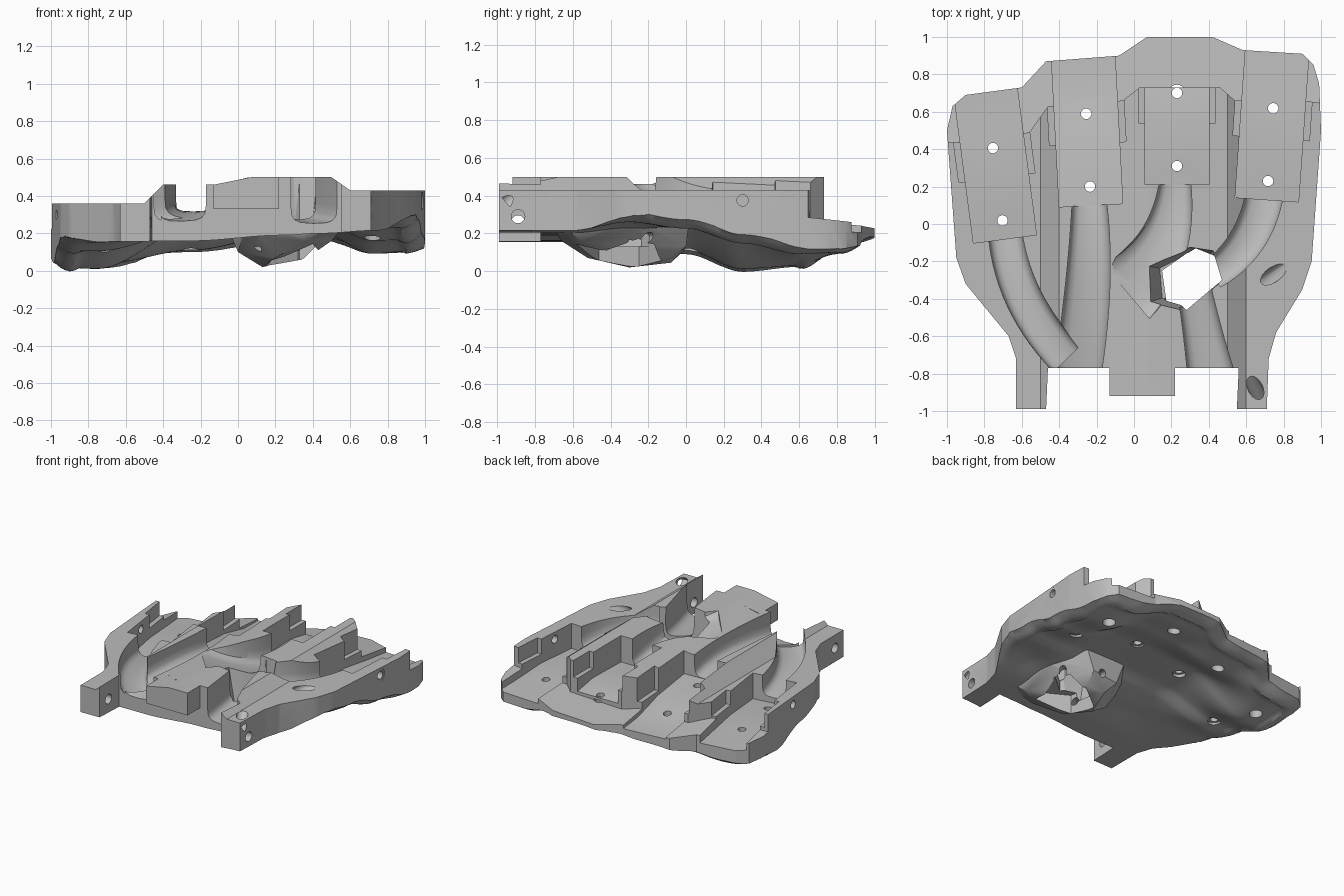
import bpy, bmesh, math
from mathutils import Vector, Matrix

cube = bpy.data.objects.get("Cube")
if cube:
    bpy.data.objects.remove(cube, do_unlink=True)

# One plain grey for the whole casting
grey = bpy.data.materials.new("plain_grey")
grey.use_nodes = True
COLOUR = (.5, .5, .5, 1)
grey.diffuse_color = COLOUR
for node in grey.node_tree.nodes:
    if node.type == 'BSDF_PRINCIPLED':
        node.inputs["Base Color"].default_value = COLOUR


def finish_mesh(name, bm):
    bmesh.ops.recalc_face_normals(bm, faces=bm.faces)
    mesh = bpy.data.meshes.new(name)
    bm.to_mesh(mesh)
    bm.free()
    mesh.materials.append(grey)
    obj = bpy.data.objects.new(name, mesh)
    bpy.context.scene.collection.objects.link(obj)
    return obj


def loft(name, rings):
    """Closed solid through a row of equal rings."""
    bm = bmesh.new()
    rows = [[bm.verts.new(p) for p in ring] for ring in rings]
    for low, high in zip(rows, rows[1:]):
        for i in range(len(low)):
            j = (i + 1) % len(low)
            bm.faces.new((low[i], low[j], high[j], high[i]))
    bm.faces.new(rows[0][::-1])
    bm.faces.new(rows[-1])
    return finish_mesh(name, bm)


def hull(name, points):
    bm = bmesh.new()
    bmesh.ops.convex_hull(bm, input=[bm.verts.new(p) for p in points])
    loose = [v for v in bm.verts if not v.link_faces]
    bmesh.ops.delete(bm, geom=loose, context='VERTS')
    return finish_mesh(name, bm)


def prism(name, outline, low, high):
    return loft(name, [[(x, y, z) for x, y in outline] for z in (low, high)])


def combine(target, tool, operation='DIFFERENCE'):
    """Apply a boolean and drop the tool."""
    tool.hide_render = True
    for solver in ('MANIFOLD', 'EXACT'):
        mod = target.modifiers.new("combine", 'BOOLEAN')
        mod.object = tool
        mod.operation = operation
        mod.solver = solver
        bpy.context.view_layer.update()
        graph = bpy.context.evaluated_depsgraph_get()
        mesh = bpy.data.meshes.new_from_object(target.evaluated_get(graph))
        target.modifiers.clear()
        if len(mesh.polygons) > 0:
            target.data = mesh
            break
    bpy.data.objects.remove(tool, do_unlink=True)


def drill(target, start, direction, radius, depth, sides=20):
    turn = Vector(direction).to_track_quat('Z', 'Y')
    rings = []
    for d in (0, depth):
        rings.append([Vector(start) + turn @ Vector((
            radius * math.cos(math.tau * i / sides),
            radius * math.sin(math.tau * i / sides), d)) for i in range(sides)])
    combine(target, loft("drill", rings))


def channel(target, a, b, c, steps=14):
    """Round-bottomed groove on a curved path; each point is x, y, half width, floor."""
    a, b, c = Vector(a), Vector(b), Vector(c)
    rings = []
    for i in range(steps + 1):
        t = i / steps
        x, y, w, floor = a * (1 - t) ** 2 + b * (2 * t * (1 - t)) + c * t * t
        tangent = (b - a) * (1 - t) + (c - b) * t
        side = Vector((-tangent[1], tangent[0], 0)).normalized()
        section = [(-w, .8)]
        for k in range(9):
            angle = math.pi * (1 + k / 8)
            section.append((w * math.copysign(abs(math.cos(angle)) ** .6, math.cos(angle)),
                            floor + .09 * (1 - abs(math.sin(angle)) ** .6)))
        section.append((w, .8))
        rings.append([Vector((x, y, z)) + side * s for s, z in section])
    combine(target, loft("groove", rings))


# Plan outline with the two wrist legs and the stepped knuckle edge
OUTLINE = [(-.63, -.99), (-.47, -.99), (-.46, -.77), (.56, -.77), (.55, -.99),
           (.71, -.99), (.72, -.72), (.76, -.58), (.9, -.35), (.95, -.2), (1, .5),
           (.99, .75), (.96, .85), (.9, .91), (.58, .93), (.42, 1), (.07, 1),
           (-.08, .9), (-.47, .87), (-.6, .73), (-.9, .69), (-.97, .63), (-1, .5),
           (-.95, -.18), (-.9, -.32), (-.67, -.6), (-.63, -.72)]
EDGES = list(zip(OUTLINE, OUTLINE[1:] + OUTLINE[:1]))


def edge_depth(x, y):
    inside, best = False, 9
    for (ax, ay), (bx, by) in EDGES:
        if (ay > y) != (by > y) and x < ax + (y - ay) * (bx - ax) / (by - ay):
            inside = not inside
        d = Vector((bx - ax, by - ay))
        p = Vector((x - ax, y - ay))
        t = min(1, max(0, p.dot(d) / d.dot(d)))
        best = min(best, (p - d * t).length)
    return best if inside else 0


def ramp(low, high, q):
    return min(1, max(0, (q - low) / (high - low)))


def interpolate(stops, values, q, smooth=True):
    for i in range(len(stops) - 1):
        if q <= stops[i + 1] or i == len(stops) - 2:
            t = ramp(stops[i], stops[i + 1], q)
            if smooth:
                t = t * t * (3 - 2 * t)
            return values[i] + (values[i + 1] - values[i]) * t


# Underside heights: one row of lengthwise stations under each wall and finger
ACROSS = (-1, -.75, -.24, .23, .45, .72, 1)
ALONG = (-1, -.6, -.3, 0, .3, .6, .8, 1)
UNDER = ((.155, .155, .15, .09, 0, .03, .07, .11),
         (.155, .155, .15, .09, -.01, .01, .07, .11),
         (.16, .16, .19, .22, .21, .09, .1, .13),
         (.19, .19, .21, .24, .23, .17, .15, .165),
         (.2, .2, .22, .24, .23, .18, .16, .165),
         (.215, .215, .26, .22, .14, .07, .09, .13),
         (.22, .23, .26, .23, .15, .1, .1, .13))


def underside(x, y):
    z = interpolate(ACROSS, [interpolate(ALONG, row, y) for row in UNDER], x)
    depth = edge_depth(x, y)
    blend = ramp(-.5, -.2, y) * (.05 - .03 * ramp(.45, .65, y))
    rounded = blend * (1 - min(1, depth / .09)) ** 2
    return z + rounded + .02 * ramp(.1, .13, depth) * ramp(-.1, 0, y)


def topside(x, y):
    return interpolate((-1, -.5, -.4, -.11, .06, .5, .6, 1),
                       (.36, .36, .46, .46, .5, .5, .43, .43), x, False)


# Palm body: two height surfaces closed into a solid and trimmed by the outline
N = 84
bm = bmesh.new()
layers = []
for height in (underside, topside):
    layer = []
    for j in range(N + 1):
        row = []
        for i in range(N + 1):
            x, y = (2.1 * k / N - 1.05 for k in (i, j))
            row.append(bm.verts.new((x, y, height(x, y))))
        layer.append(row)
    for j in range(N):
        for i in range(N):
            bm.faces.new((layer[j][i], layer[j][i + 1], layer[j + 1][i + 1], layer[j + 1][i]))
    layers.append(layer)
loops = [[m[0][i] for i in range(N)] + [m[j][N] for j in range(N)]
         + [m[N][i] for i in range(N, 0, -1)] + [m[j][0] for j in range(N, 0, -1)]
         for m in layers]
for i in range(len(loops[0])):
    j = (i + 1) % len(loops[0])
    bm.faces.new((loops[0][i], loops[0][j], loops[1][j], loops[1][i]))
palm = finish_mesh("palm_shell", bm)
combine(palm, prism("outline", OUTLINE, -.2, .8), 'INTERSECT')

# Wrist block and the thumb housing below
block = [(-.13, .33), (.22, .33), (.22, .5), (.07, .5), (-.13, .46)]
combine(palm, loft("wrist_block", [[(x, y, z) for x, z in block] for y in (-.92, -.7)]), 'UNION')
rim = [(-.08, -.2), (.05, -.65), (.4, -.74), (.6, -.72), (.58, -.3), (.44, .02), (.1, .02)]
belly = [(0, -.3, .1), (.13, -.3, .02), (.2, -.08, .045), (.34, -.1, .06), (.4, -.4, .09),
         (.2, -.52, .07), (.36, -.66, .16), (.15, -.01, .11), (.36, 0, .13), (.5, -.55, .16)]
combine(palm, hull("thumb_housing", [(x, y, .28) for x, y in rim] + belly), 'UNION')

# Knuckle lip: a sloped cut behind the finger pillars
lip = [(-1.2, .42), (-.93, .44), (-.56, .49), (-.46, .63), (-.06, .66), (.03, .73),
       (.46, .73), (.54, .66), (.9, .66), (1.2, .62), (1.2, 1.2), (-1.2, 1.2)]
combine(palm, loft("lip_cut", [
    [(x, y, .22 + .04 * x - .1 * (y - .9)) for x, y in lip], [(x, y, .8) for x, y in lip]]))

# Finger slots: open trough, pivot notches and two counterbored bolt holes each
for x, y, tilt, front, back, end in (
        (-.69, -.08, 7.5, .165, .175, .155), (-.23, .1, 3, .295, .215, .19),
        (.23, .21, 0, .3, .295, .225), (.71, .13, -4, .24, .235, .205)):
    place = Matrix.Translation((x, y, 0)) @ Matrix.Rotation(math.radians(tilt), 4, 'Z')
    trough = [(0, front), (.34, (front + back) / 2 + .01), (.6, (back + end) / 2),
              (.8, end), (1.2, end), (1.2, .8), (0, .8)]
    notch = [(.33, back + .08), (.56, back + .08), (.56, .8), (.33, .8)]
    for profile, half in ((trough, .17), (notch, .205)):
        combine(palm, loft("slot", [[place @ Vector((s, a, b)) for a, b in profile]
                                    for s in (-half, half)]))
    for along, floor in ((.1, front), (.49, back)):
        base = place @ Vector((0, along, -.2))
        drill(palm, base, (0, 0, 1), .028, .8)
        drill(palm, base, (0, 0, 1), .045, floor + .16)

# Tendon grooves from the slots towards the wrist
channel(palm, (-.69, -.04, .09, .2), (-.65, -.42, .1, .26), (-.36, -.72, .1, .26))
channel(palm, (-.24, .14, .09, .29), (-.22, -.3, .13, .36), (-.31, -.85, .125, .25))
channel(palm, (.22, .25, .08, .3), (.22, -.14, .13, .32), (-.04, -.36, .2, .46))
channel(palm, (.7, .17, .1, .26), (.65, -.12, .1, .31), (.42, -.27, .08, .33))
channel(palm, (.42, -.85, .13, .25), (.37, -.6, .1, .26), (.32, -.34, .09, .28))

# Thumb opening with its flared seat above and open cavity below
opening = [(.2, -.3), (.25, -.18), (.33, -.13), (.43, -.17), (.47, -.3), (.28, -.46), (.2, -.38)]
combine(palm, prism("thumb_opening", opening, -.2, .8))
seat = [(.05, -.22), (.07, -.42), (.28, -.47), (.48, -.3), (.43, -.14), (.3, -.12)]
combine(palm, hull("thumb_seat", [(x, y, .55) for x, y in seat]
                   + [(.3 + (x - .3) * .65, -.3 + (y + .3) * .8, .13) for x, y in seat]))
cavity = [(.15, -.25), (.18, -.46), (.4, -.58), (.47, -.25), (.32, -.13)]
combine(palm, prism("thumb_cavity", cavity, -.1, .2))

# Cross holes in the side walls and legs
for start, radius, depth in (((.8, .3, .375), .03, .4), ((.985, .3, .375), .048, .1),
                             ((.5, -.89, .29), .036, .3), ((-.7, -.89, .26), .036, .3),
                             ((-1.1, .1, .3), .03, .3)):
    drill(palm, start, (1, 0, 0), radius, depth)

# Slanted screw pockets on the thumb side and a pair in the housing
drill(palm, (.66, -.33, .37), (.5, .35, .35), .04, .4)
drill(palm, (.58, -.09, .39), (.3, .3, .3), .045, .4)
drill(palm, (.69, -.96, .36), (-.3, .6, .5), .04, .4)
drill(palm, (.1, -.48, .13), (.4, .3, .05), .028, .5)
drill(palm, (.25, -.1, .17), (.2, .6, -.2), .028, .3)

# Smooth castings with crisp machined edges
bpy.ops.object.select_all(action='DESELECT')
palm.select_set(True)
bpy.context.view_layer.objects.active = palm
bpy.ops.object.shade_smooth_by_angle(angle=math.radians(32))
